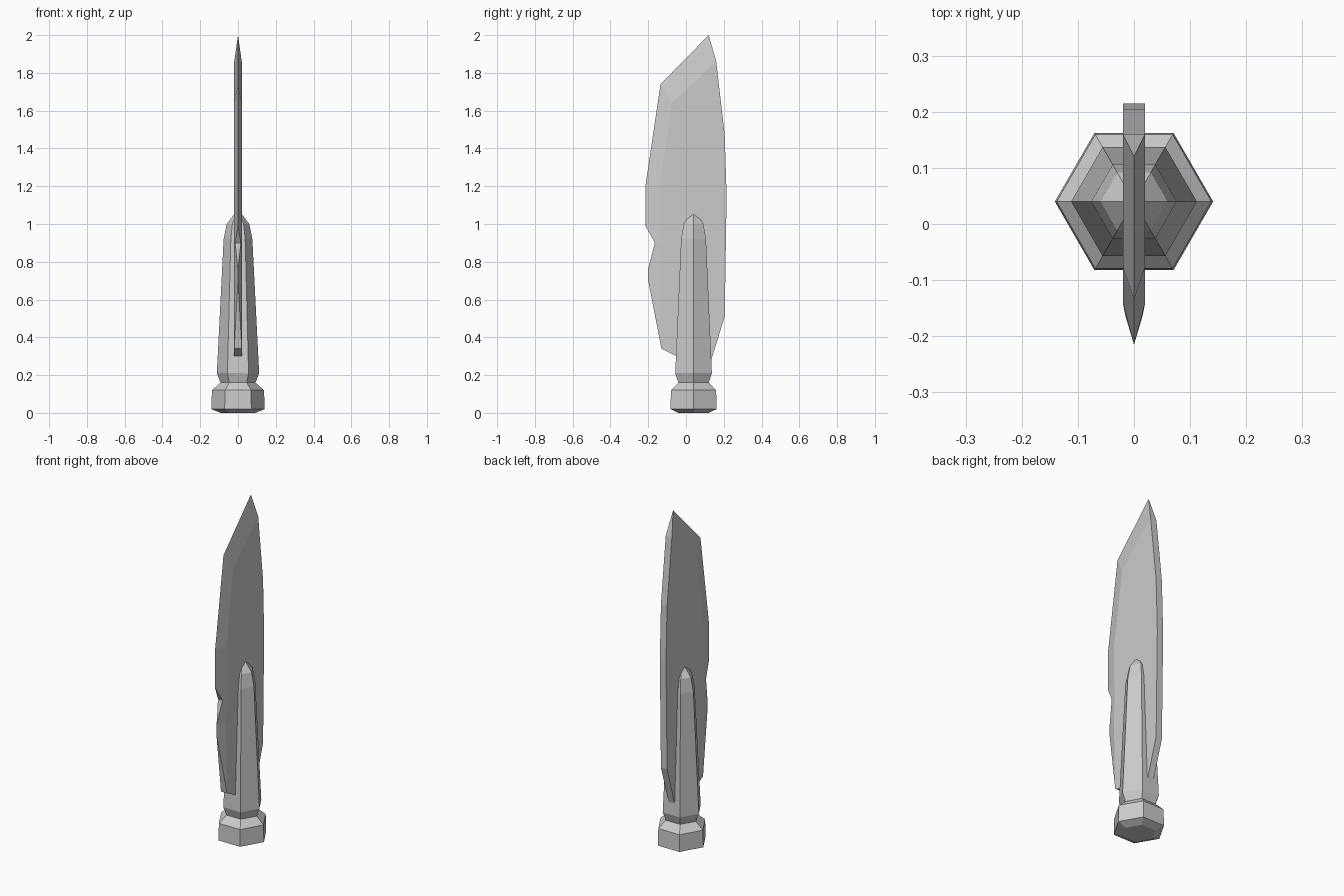
import bpy, bmesh
from math import cos, sin, radians

if "Cube" in bpy.data.objects:
    bpy.data.objects.remove(bpy.data.objects["Cube"])


def finish(name, bm):
    bmesh.ops.recalc_face_normals(bm, faces=bm.faces)
    mesh = bpy.data.meshes.new(name)
    bm.to_mesh(mesh)
    bm.free()
    obj = bpy.data.objects.new(name, mesh)
    bpy.context.collection.objects.link(obj)
    return obj


def lathe(name, profile, cy, sides=6):
    bm = bmesh.new()
    rings = [[bm.verts.new((r * cos(radians(360 * i / sides)),
                            cy + r * sin(radians(360 * i / sides)), z))
              for i in range(sides)] for r, z in profile]
    for a, b in zip(rings, rings[1:]):
        for i in range(sides):
            j = (i + 1) % sides
            bm.faces.new((a[i], a[j], b[j], b[i]))
    bm.faces.new(rings[0])
    bm.faces.new(rings[-1])
    return finish(name, bm)


# Hexagonal handle with pommel, collar and tapered socket
lathe("handle", [(0.092, 0), (0.141, 0.02), (0.138, 0.12), (0.093, 0.16),
                 (0.112, 0.21), (0.076, 0.92), (0.06, 1.0), (0.014, 1.06)], 0.04)

# Blade: cutting edge (y, z, half thickness), bevel line and spine (y, z)
T = 0.02
edge = [(-0.13, 0.34, T), (-0.2, 0.70, 0), (-0.2, 0.76, 0), (-0.165, 0.9, 0.015),
        (-0.215, 0.99, 0), (-0.215, 1.2, 0), (-0.135, 1.74, 0), (0.12, 2.0, 0)]
bevel = [(-0.13, 0.34), (-0.14, 0.70), (-0.14, 0.76), (-0.135, 0.9),
         (-0.14, 1.0), (-0.14, 1.2), (-0.075, 1.64), (0.16, 1.86)]
spine = [(0.205, 1.47), (0.215, 1.15), (0.205, 0.51), (0.115, 0.22), (0, 0.275)]

bm = bmesh.new()
cache = {}


def vert(y, z, x):
    key = (round(x, 4), y, z)
    if key not in cache:
        cache[key] = bm.verts.new((x, y, z))
    return cache[key]


def face(*verts):
    unique = list(dict.fromkeys(verts))
    if len(unique) > 2:
        bm.faces.new(unique)


# Flat sides and ground bevels
for s in (1, -1):
    face(*[vert(y, z, s * T) for y, z in bevel + spine])
    for i in range(len(edge) - 1):
        (y0, z0, w0), (y1, z1, w1) = edge[i:i + 2]
        face(vert(y0, z0, s * w0), vert(y1, z1, s * w1),
             vert(*bevel[i + 1], s * T), vert(*bevel[i], s * T))

# Blunt parts of the edge, then tip, spine and heel
rim = edge + [(y, z, T) for y, z in [bevel[-1]] + spine]
for (y0, z0, w0), (y1, z1, w1) in zip(rim, rim[1:] + rim[:1]):
    face(vert(y0, z0, w0), vert(y1, z1, w1), vert(y1, z1, -w1), vert(y0, z0, -w0))
finish("blade", bm)
